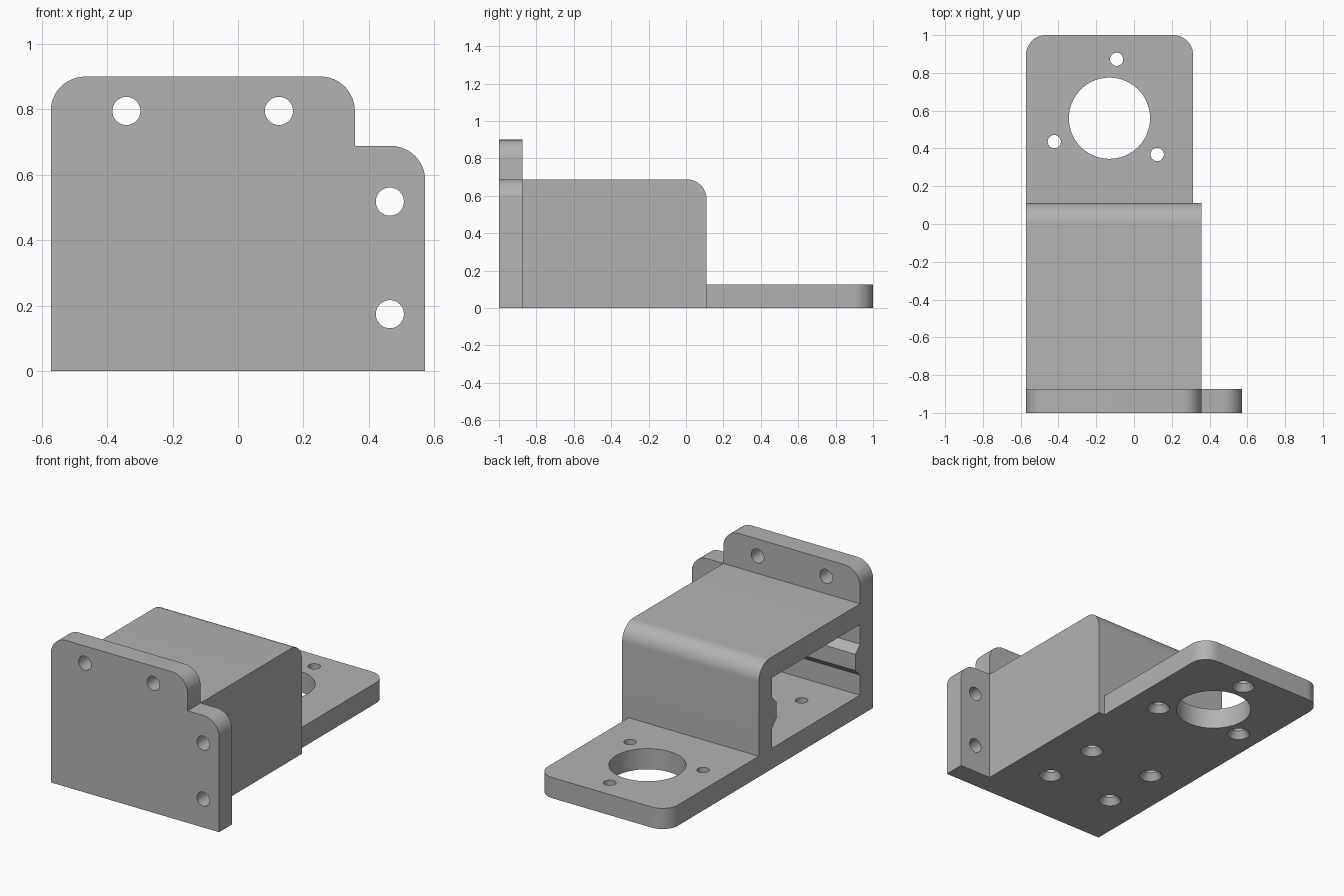
import bpy, math
from mathutils import Matrix

if "Cube" in bpy.data.objects:
    bpy.data.objects.remove(bpy.data.objects["Cube"])

grey = bpy.data.materials.new("plain grey")
grey.diffuse_color = (0.45, 0.45, 0.45, 1)
grey.use_nodes = True
grey.node_tree.nodes["Principled BSDF"].inputs["Base Color"].default_value = grey.diffuse_color

LEFT, WALL = -0.572, 0.127


def arc(cx, cy, r, start, end, n=12):
    """Points of a corner arc, angles in degrees."""
    return [(cx + r * math.cos(math.radians(start + (end - start) * i / n)),
             cy + r * math.sin(math.radians(start + (end - start) * i / n)))
            for i in range(n + 1)]


def prism(name, pts, lo, hi, axis):
    """Extrude a 2D outline along an axis: x -> (y,z), y -> (x,z), z -> (x,y)."""
    place = {"x": lambda a, b, t: (t, a, b),
             "y": lambda a, b, t: (a, t, b),
             "z": lambda a, b, t: (a, b, t)}[axis]
    n = len(pts)
    verts = [place(a, b, t) for t in (lo, hi) for a, b in pts]
    faces = [list(range(n))[::-1], list(range(n, 2 * n))]
    faces += [[i, (i + 1) % n, n + (i + 1) % n, n + i] for i in range(n)]
    if axis == "y":
        faces = [f[::-1] for f in faces]
    mesh = bpy.data.meshes.new(name)
    mesh.from_pydata(verts, [], faces)
    mesh.materials.append(grey)
    ob = bpy.data.objects.new(name, mesh)
    bpy.context.collection.objects.link(ob)
    return ob


def cone(name, loc, r1, r2, depth, axis="z", sides=32):
    bpy.ops.mesh.primitive_cone_add(vertices=sides, radius1=r1, radius2=r2, depth=depth)
    ob = bpy.context.object
    ob.name = name
    turn = Matrix.Rotation(math.pi / 2, 4, "X") if axis == "y" else Matrix()
    ob.data.transform(Matrix.Translation(loc) @ turn)
    ob.data.materials.append(grey)
    return ob


def combine(target, other, operation):
    """Apply a boolean and discard the second solid."""
    mod = target.modifiers.new("combine", "BOOLEAN")
    mod.operation, mod.object, mod.solver = operation, other, "EXACT"
    bpy.context.view_layer.objects.active = target
    bpy.ops.object.modifier_apply(modifier=mod.name)
    bpy.data.objects.remove(other, do_unlink=True)


# Hollow housing with a rounded upper rear edge
housing = prism("bracket", [(-0.95, 0), (0.11, 0)] + arc(0.005, 0.583, 0.105, 0, 90)
                + [(-0.95, 0.688)], LEFT, 0.357, "x")

# Cavity open on the left, with a bevelled rail along its front and rear walls
y0, y1, d = -1 + WALL, 0.11 - WALL, 0.045
cavity = prism("cavity_cutter",
               [(y0, WALL), (y1, WALL), (y1, 0.25), (y1 - d, 0.295), (y1 - d, 0.395),
                (y1, 0.44), (y1, 0.561), (y0, 0.561), (y0, 0.44), (y0 + d, 0.395),
                (y0 + d, 0.295), (y0, 0.25)], LEFT - 0.1, 0.357 - WALL, "x")

# Stepped front flange
flange = prism("front_flange",
               [(LEFT, 0), (0.572, 0)] + arc(0.467, 0.583, 0.105, 0, 90)
               + [(0.357, 0.688)] + arc(0.252, 0.795, 0.105, 0, 90)
               + arc(-0.467, 0.795, 0.105, 90, 180), -1, -1 + WALL, "y")

# Rear mounting plate
plate = prism("rear_plate", [(LEFT, 0.05), (0.313, 0.05)] + arc(0.208, 0.895, 0.105, 0, 90)
              + arc(-0.467, 0.895, 0.105, 90, 180), 0, WALL, "z")

combine(housing, flange, "UNION")
combine(housing, plate, "UNION")
combine(housing, cavity, "DIFFERENCE")

# Flange bolt holes
for x, z in [(-0.341, 0.795), (0.125, 0.795), (0.464, 0.518), (0.464, 0.174)]:
    combine(housing, cone("bolt_cutter", (x, -0.95, z), 0.043, 0.043, 0.25, "y"), "DIFFERENCE")

# Large round opening in the rear plate
combine(housing, cone("opening_cutter", (-0.13, 0.56, 0.06), 0.215, 0.215, 0.4, sides=64),
        "DIFFERENCE")

# Screw holes countersunk from below: three around the opening, four in the housing floor
screws = [(-0.092, 0.872), (-0.422, 0.436), (0.123, 0.368)]
screws += [(x, y) for x in (-0.345, 0.1) for y in (-0.63, -0.26)]
for x, y in screws:
    combine(housing, cone("screw_cutter", (x, y, 0.06), 0.035, 0.035, 0.3), "DIFFERENCE")
    combine(housing, cone("sink_cutter", (x, y, 0.01), 0.079, 0.035, 0.06), "DIFFERENCE")

# Smooth the curved walls, keep edges crisp
bpy.ops.object.select_all(action="DESELECT")
housing.select_set(True)
bpy.context.view_layer.objects.active = housing
bpy.ops.object.shade_smooth_by_angle(angle=math.radians(25))
